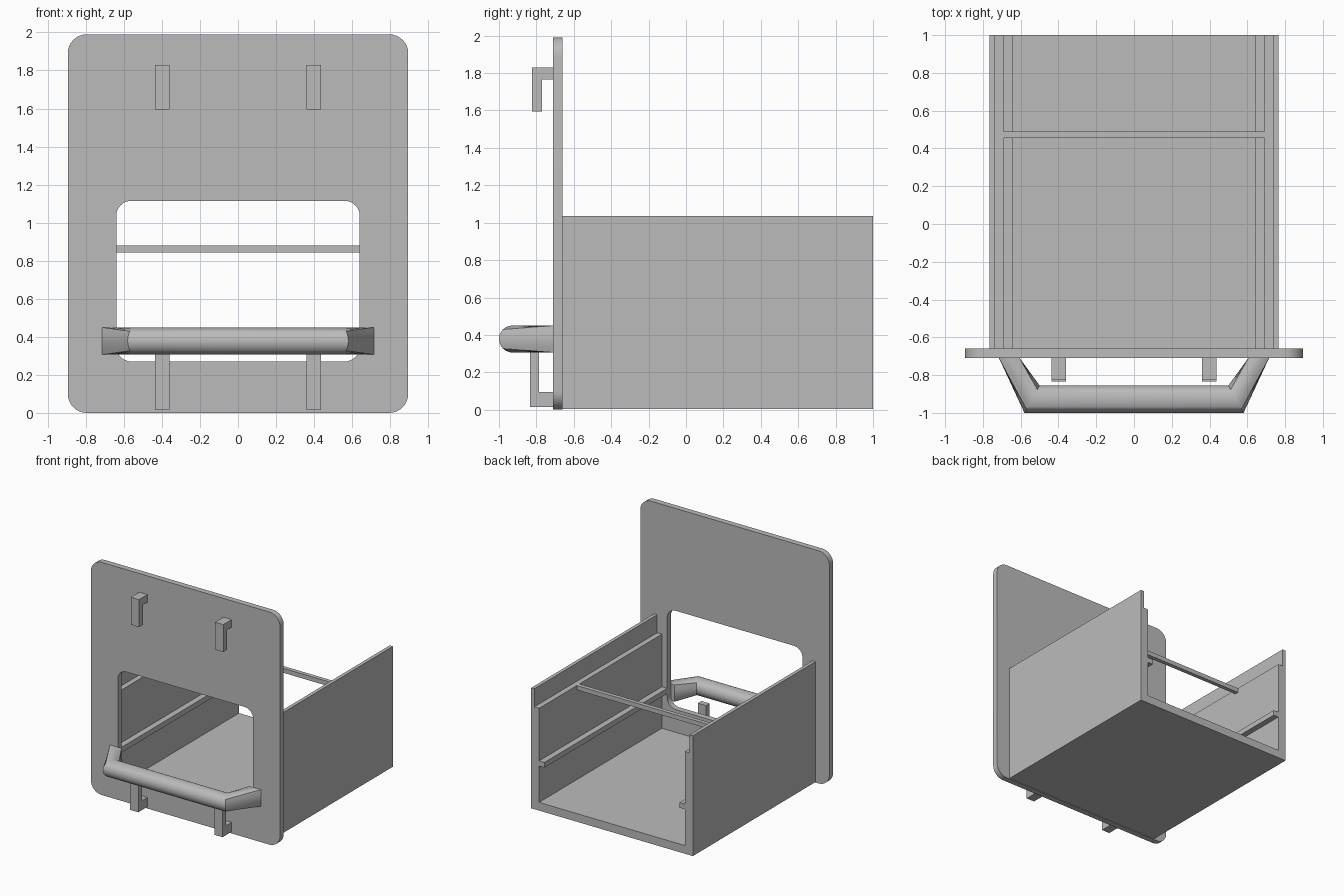
import bpy
import bmesh
from math import sin, cos, pi, radians
from mathutils import Vector

cube = bpy.data.objects.get("Cube")
if cube:
    bpy.data.objects.remove(cube, do_unlink=True)

grey = bpy.data.materials.new("plain_grey")
grey.use_nodes = True
grey.diffuse_color = (0.5, 0.5, 0.5, 1)
grey.node_tree.nodes["Principled BSDF"].inputs["Base Color"].default_value = (0.5, 0.5, 0.5, 1)


def finish(name, bm, smooth=False):
    bmesh.ops.recalc_face_normals(bm, faces=bm.faces)
    mesh = bpy.data.meshes.new(name)
    bm.to_mesh(mesh)
    bm.free()
    obj = bpy.data.objects.new(name, mesh)
    bpy.context.collection.objects.link(obj)
    mesh.materials.append(grey)
    if smooth:
        bpy.ops.object.select_all(action='DESELECT')
        obj.select_set(True)
        bpy.context.view_layer.objects.active = obj
        bpy.ops.object.shade_smooth_by_angle(angle=radians(30))
    return obj


def loft(name, rings, closed=False, smooth=False):
    """Skin matching rings; cap the ends, or join last to first."""
    bm = bmesh.new()
    loops = [[bm.verts.new(p) for p in ring] for ring in rings]
    pairs = list(zip(loops, loops[1:]))
    if closed:
        pairs.append((loops[-1], loops[0]))
    else:
        bm.faces.new(loops[0])
        bm.faces.new(loops[-1])
    for a, b in pairs:
        for i in range(len(a)):
            j = (i + 1) % len(a)
            bm.faces.new((a[i], a[j], b[j], b[i]))
    return finish(name, bm, smooth)


def rounded_rect(half_w, z0, z1, r, y, steps=8):
    points = []
    corners = [(half_w - r, z1 - r), (r - half_w, z1 - r),
               (r - half_w, z0 + r), (half_w - r, z0 + r)]
    for k, (cx, cz) in enumerate(corners):
        for i in range(steps + 1):
            a = pi / 2 * (k + i / steps)
            points.append((cx + r * cos(a), y, cz + r * sin(a)))
    return points


# Front plate with its rounded window
front, back = -0.71, -0.66
outer = (0.895, 0, 1.99, 0.1)
window = (0.64, 0.27, 1.115, 0.08)
loft("front_plate", [rounded_rect(*outer, front), rounded_rect(*outer, back),
                     rounded_rect(*window, back), rounded_rect(*window, front)],
     closed=True, smooth=True)

# Open tray: floor, stepped walls and inner rails in one section
half = [(0.765, 0.005), (0.765, 1.035), (0.735, 1.035), (0.735, 0.88), (0.69, 0.88),
        (0.69, 0.43), (0.64, 0.43), (0.64, 0.385), (0.69, 0.385), (0.69, 0.075)]
section = half + [(-x, z) for x, z in reversed(half)]
loft("tray", [[(x, y, z) for x, z in section] for y in (back, 1)])

# Crossbar between the wall ledges
loft("crossbar", [[(x, 0.455, 0.842), (x, 0.49, 0.842), (x, 0.49, 0.88), (x, 0.455, 0.88)]
                  for x in (-0.69, 0.69)])

# Hooks, each an L-shaped profile in y and z
upper = [(front, 1.83), (-0.823, 1.83), (-0.823, 1.595), (-0.77, 1.595),
         (-0.77, 1.765), (front, 1.765)]
lower = [(front, 0.015), (-0.833, 0.015), (-0.833, 0.31), (-0.785, 0.31),
         (-0.785, 0.095), (front, 0.095)]
for level, profile in (("upper", upper), ("lower", lower)):
    for side, sx in (("left", 1), ("right", -1)):
        loft(f"{level}_hook_{side}",
             [[(sx * x, y, z) for y, z in profile] for x in (0.36, 0.437)])


# Handle: round bar, mitred into legs that become square at the plate
def handle_ring(outer_xy, inner_xy, square, n=32):
    a, b = Vector(outer_xy), Vector(inner_xy)
    ring = []
    for i in range(n):
        t = 2 * pi * i / n
        c, s = cos(t), sin(t)
        grow = 1 / max(abs(c), abs(s)) if square else 1
        p = (a + b) / 2 + (a - b) / 2 * c * grow
        ring.append((p.x, p.y, 0.378 + 0.072 * s * grow))
    return ring


def mirrored(ring):
    return [(-x, y, z) for x, y, z in ring]


foot = handle_ring((0.715, front), (0.605, front), True)
mitre = handle_ring((0.58, -1), (0.5, -0.855), False)
loft("handle", [foot, mitre, mirrored(mitre), mirrored(foot)], smooth=True)
